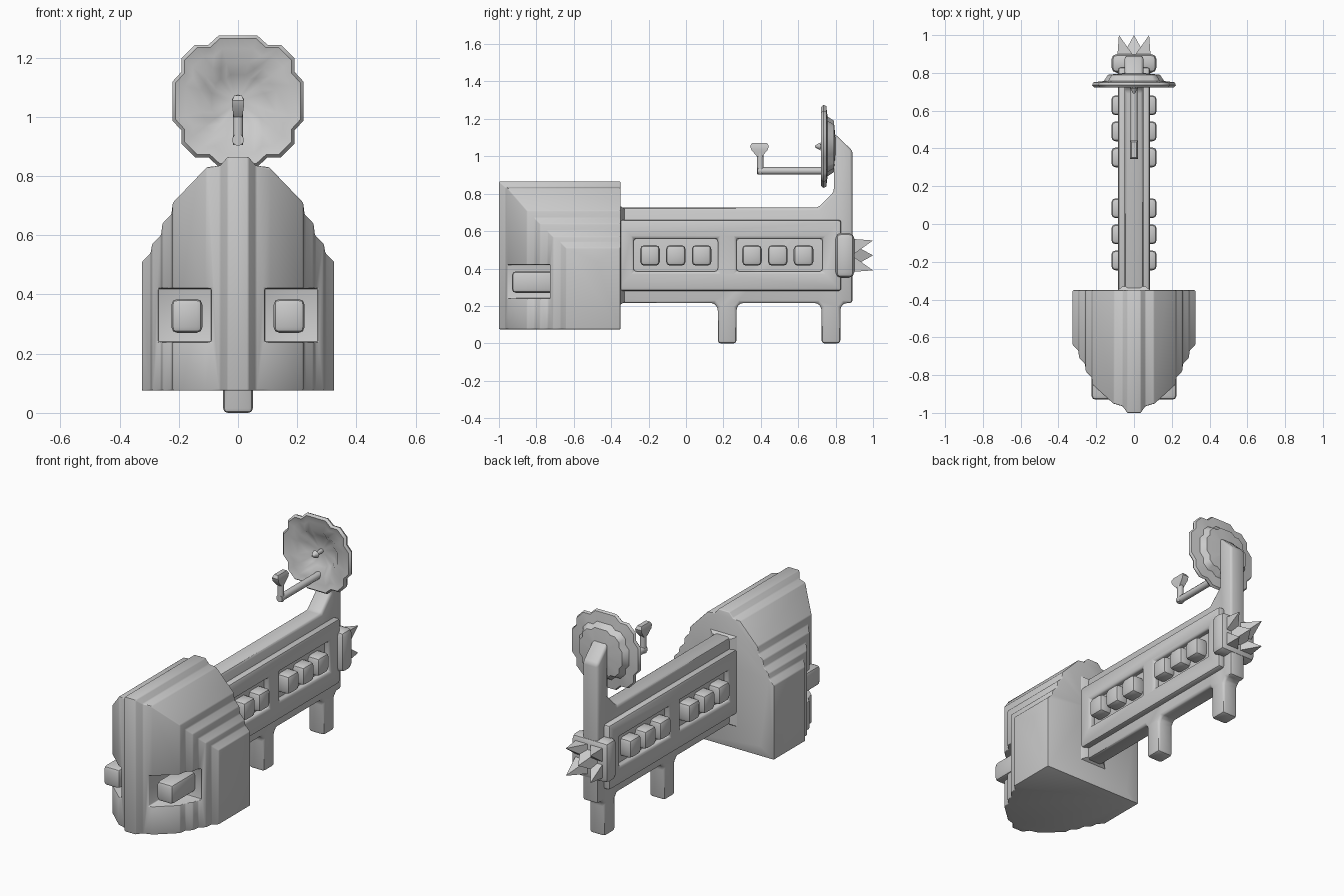
import bpy, bmesh
from mathutils import Vector

if "Cube" in bpy.data.objects:
    bpy.data.objects.remove(bpy.data.objects["Cube"], do_unlink=True)

grey = bpy.data.materials.new("plain grey")
grey.use_nodes = True
tone = (0.6, 0.6, 0.6, 1)
grey.diffuse_color = tone
grey.node_tree.nodes["Principled BSDF"].inputs["Base Color"].default_value = tone


def make(name, bm):
    bmesh.ops.recalc_face_normals(bm, faces=bm.faces)
    mesh = bpy.data.meshes.new(name)
    bm.to_mesh(mesh)
    bm.free()
    mesh.materials.append(grey)
    ob = bpy.data.objects.new(name, mesh)
    bpy.context.collection.objects.link(ob)
    return ob


def loft(name, rings):
    """Skin a list of equal-length point rings and cap both ends."""
    bm = bmesh.new()
    rows = [[bm.verts.new(p) for p in ring] for ring in rings]
    for a, b in zip(rows, rows[1:]):
        for i in range(len(a)):
            j = (i + 1) % len(a)
            bm.faces.new((a[i], a[j], b[j], b[i]))
    bm.faces.new(rows[0])
    bm.faces.new(rows[-1])
    return make(name, bm)


def prism(name, pts, axis, lo, hi):
    """Extrude a 2D outline along an axis; outline keeps x, y, z order."""
    def ring(t):
        return [Vector(p[:axis] + (t,) + p[axis:]) for p in pts]
    return loft(name, [ring(lo), ring(hi)])


def box(name, lo, hi):
    pts = [(lo[0], lo[1]), (hi[0], lo[1]), (hi[0], hi[1]), (lo[0], hi[1])]
    return prism(name, pts, 2, lo[2], hi[2])


def apply_mod(ob, kind, **props):
    mod = ob.modifiers.new(kind, kind)
    for key, value in props.items():
        setattr(mod, key, value)
    bpy.context.view_layer.objects.active = ob
    bpy.ops.object.modifier_apply(modifier=mod.name)


def cut(ob, tool, operation="DIFFERENCE"):
    apply_mod(ob, "BOOLEAN", object=tool, operation=operation, solver="EXACT")
    bpy.data.objects.remove(tool, do_unlink=True)


def finish(ob, width=0.015, angle=40):
    if width:
        apply_mod(ob, "BEVEL", width=width, segments=2, limit_method="ANGLE",
                  angle_limit=0.5)
    bpy.ops.object.select_all(action="DESELECT")
    ob.select_set(True)
    bpy.context.view_layer.objects.active = ob
    bpy.ops.object.shade_smooth_by_angle(angle=angle * 3.1416 / 180)


def both(pts):
    return pts + [(-x, v) for x, v in reversed(pts)]


# Head: stepped plan outline crossed with a stepped roof outline
plan = both([(0.325, -0.35), (0.325, -0.64), (0.295, -0.67), (0.29, -0.71),
             (0.26, -0.74), (0.255, -0.78), (0.225, -0.81), (0.22, -0.85),
             (0.11, -0.95), (0.06, -0.965), (0.035, -1.0)])
roof = both([(0.325, 0.075), (0.325, 0.51), (0.295, 0.54), (0.29, 0.57),
             (0.26, 0.6), (0.255, 0.64), (0.225, 0.67), (0.22, 0.71),
             (0.105, 0.83), (0.06, 0.835), (0.035, 0.865)])
head = prism("head", plan, 2, 0, 1)
cut(head, prism("roof_shape", roof, 1, -1.1, -0.35), "INTERSECT")
for s in (-1, 1):
    x = sorted((s * 0.09, s * 0.27))
    cut(head, box("eye_recess", (x[0], -1.1, 0.24), (x[1], -0.72, 0.42)))
finish(head, 0.012)

# Eyes
for side, s in (("left", 1), ("right", -1)):
    x = sorted((s * 0.12, s * 0.225))
    eye = box(side + "_eye", (x[0], -0.93, 0.27), (x[1], -0.68, 0.385))
    finish(eye, 0.02)

# Spine with both legs and the rear mast
spine_pts = [(-0.37, 0.215)]
for y in (0.17, 0.725):
    spine_pts += [(y - 0.02, 0.215), (y, 0.19), (y, 0), (y + 0.1, 0),
                  (y + 0.1, 0.19), (y + 0.12, 0.215)]
spine_pts += [(0.89, 0.215), (0.89, 1.03), (0.79, 1.125), (0.79, 0.81),
              (0.705, 0.725), (-0.37, 0.725)]
finish(prism("spine_and_legs", spine_pts, 0, -0.05, 0.05))

# Side plates with two windows, and the blocks inside them
for side, s in (("left", 1), ("right", -1)):
    x = sorted((s * 0.03, s * 0.085))
    plate = box(side + "_plate", (x[0], -0.37, 0.28), (x[1], 0.83, 0.66))
    for y0, y1 in ((-0.28, 0.17), (0.27, 0.73)):
        cut(plate, box("window", (-0.2, y0, 0.385), (0.2, y1, 0.56)))
    finish(plate)
    for start in (-0.245, 0.3):
        for i in range(3):
            y = start + i * 0.138
            x = sorted((s * 0.03, s * 0.12))
            block = box(side + "_block", (x[0], y, 0.415), (x[1], y + 0.105, 0.525))
            finish(block, 0.022)

# Collar where the body meets the head
collar = loft("neck_collar", [
    [(-w, y, 0.47 - h), (w, y, 0.47 - h), (w, y, 0.47 + h), (-w, y, 0.47 + h)]
    for y, w, h in ((-0.36, 0.1, 0.27), (-0.33, 0.06, 0.25))])
finish(collar, 0)

# Tail block and spikes
finish(box("tail_block", (-0.12, 0.8, 0.35), (0.12, 0.9, 0.59)), 0.03)


def spike(base, tip, half):
    bm = bmesh.new()
    bx, bz = base
    ring = [bm.verts.new((bx + dx * half, 0.89, bz + dz * half))
            for dx, dz in ((-1, -1), (1, -1), (1, 1), (-1, 1))]
    apex = bm.verts.new((tip[0], 1.0, tip[1]))
    bm.faces.new(ring)
    for i in range(4):
        bm.faces.new((ring[i], ring[(i + 1) % 4], apex))
    finish(make("tail_spike", bm), 0, 20)


spike((0, 0.47), (0, 0.47), 0.06)
for sx in (-1, 1):
    for sz in (-1, 1):
        spike((sx * 0.045, 0.47 + sz * 0.045), (sx * 0.08, 0.47 + sz * 0.08), 0.043)

# Scalloped dish: one quarter of the outline turned four times
quarter = [(0.065, 0.222), (0.1, 0.19), (0.145, 0.19), (0.19, 0.145),
           (0.19, 0.1), (0.222, 0.065)]
rim = []
for turn in range(4):
    rim += quarter
    quarter = [(z, -x) for x, z in quarter]
sections = [(0.1, 0.775), (0.4, 0.77), (0.58, 0.735), (0.8, 0.733), (0.95, 0.722),
            (1, 0.735), (0.97, 0.75), (0.72, 0.757), (0.62, 0.79), (0.2, 0.8)]
dish = loft("dish", [[(x * k, y, 1.053 + z * k) for x, z in rim] for k, y in sections])
finish(dish, 0, 45)


def rod(name, a, b, radius, tip_radius=None):
    a, b = Vector(a), Vector(b)
    bm = bmesh.new()
    bmesh.ops.create_cone(bm, cap_ends=True, segments=10, radius1=radius,
                          radius2=radius if tip_radius is None else tip_radius,
                          depth=(b - a).length)
    bmesh.ops.rotate(bm, verts=bm.verts,
                     matrix=(b - a).to_track_quat("Z", "Y").to_matrix())
    bmesh.ops.translate(bm, verts=bm.verts, vec=(a + b) / 2)
    finish(make(name, bm), 0, 45)


# Dish centre pin and the feed arm in front
rod("dish_pin", (0, 0.78, 1.053), (0, 0.71, 1.053), 0.012)
rod("dish_pin_tip", (0, 0.72, 1.053), (0, 0.69, 1.053), 0.022, 0.005)
rod("feed_arm", (0, 0.76, 0.922), (0, 0.382, 0.922), 0.02)
rod("feed_upright", (0, 0.397, 0.905), (0, 0.397, 1.04), 0.018)
horn = loft("feed_horn", [
    [(-w, 0.393 - d, z), (w, 0.393 - d, z), (w, 0.393 + d, z), (-w, 0.393 + d, z)]
    for z, w, d in ((1.0, 0.015, 0.015), (1.035, 0.02, 0.044),
                    (1.055, 0.02, 0.05), (1.072, 0.013, 0.04))])
finish(horn, 0)
